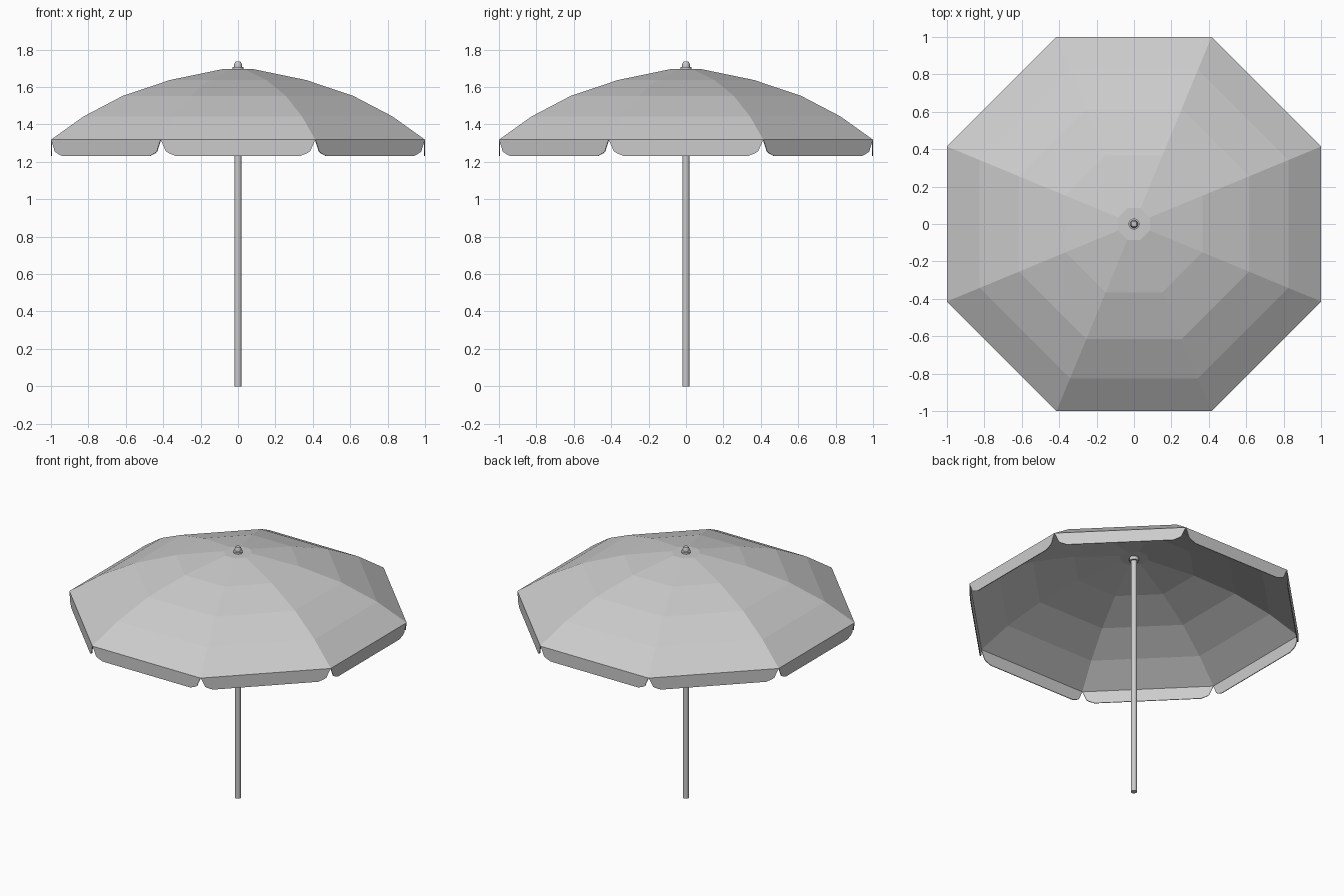
import bpy, bmesh
from math import pi, cos, sin
from mathutils import Matrix

cube = bpy.data.objects.get("Cube")
if cube:
    bpy.data.objects.remove(cube, do_unlink=True)


def material(name, value):
    mat = bpy.data.materials.new(name)
    mat.use_nodes = True
    mat.diffuse_color = (value, value, value, 1)
    mat.node_tree.nodes["Principled BSDF"].inputs["Base Color"].default_value = mat.diffuse_color
    return mat


fabric = material("grey fabric", 0.6)
metal = material("grey metal", 0.6)


def finish(name, bm, mat):
    bmesh.ops.recalc_face_normals(bm, faces=bm.faces)
    mesh = bpy.data.meshes.new(name)
    bm.to_mesh(mesh)
    bm.free()
    mesh.materials.append(mat)
    obj = bpy.data.objects.new(name, mesh)
    bpy.context.collection.objects.link(obj)
    return obj


def lathe(name, profile, sides, mat, closed=True):
    """Stack polygon rings given as (corner radius, height)."""
    bm = bmesh.new()
    rings = []
    for r, z in profile:
        angles = [2 * pi * (i + 0.5) / sides for i in range(sides)]
        rings.append([bm.verts.new((r * cos(a), r * sin(a), z)) for a in angles])
    for low, high in zip(rings, rings[1:]):
        for i in range(sides):
            j = (i + 1) % sides
            bm.faces.new((low[i], low[j], high[j], high[i]))
    bm.faces.new(rings[-1])
    if closed:
        bm.faces.new(rings[0][::-1])
    return finish(name, bm, mat)


def thicken(obj, amount):
    mod = obj.modifiers.new("thickness", "SOLIDIFY")
    mod.thickness = amount
    mod.offset = -1


# Eight-panel canopy, sized by the distance to each flat side
corner = 1 / cos(pi / 8)
dome = [(1, 1.318), (0.825, 1.443), (0.615, 1.553), (0.365, 1.637), (0.085, 1.695)]
canopy = lathe("canopy", [(r * corner, z) for r, z in dome], 8, fabric, closed=False)
thicken(canopy, 0.004)

# Hanging flap with clipped corners on each side of the canopy
half_flap = [(0.414, 1.318), (0.405, 1.30), (0.386, 1.256), (0.37, 1.246), (0.335, 1.232)]
outline = half_flap + [(-x, z) for x, z in reversed(half_flap)]
for k in range(8):
    bm = bmesh.new()
    bm.faces.new([bm.verts.new((x, -1, z)) for x, z in reversed(outline)])
    bmesh.ops.rotate(bm, verts=bm.verts, matrix=Matrix.Rotation(k * pi / 4, 3, "Z"))
    bm.normal_update()
    face = bm.faces[:][0]
    if face.normal.dot(face.calc_center_median()) < 0:
        face.normal_flip()
    mesh = bpy.data.meshes.new("flap")
    bm.to_mesh(mesh)
    bm.free()
    mesh.materials.append(fabric)
    flap = bpy.data.objects.new(f"flap_{k + 1}", mesh)
    bpy.context.collection.objects.link(flap)
    thicken(flap, 0.005)

# Pole, tip and the collar under the canopy
pole = lathe("pole", [(0.019, 0), (0.019, 1.70)], 12, metal)
tip = lathe("tip", [(0.03, 1.69), (0.03, 1.706), (0.021, 1.708), (0.021, 1.722),
                    (0.015, 1.735)], 12, metal)
collar = lathe("collar", [(0.03, 1.668), (0.03, 1.692)], 12, metal)
for obj in (pole, tip, collar):
    bpy.context.view_layer.objects.active = obj
    bpy.ops.object.select_all(action="DESELECT")
    obj.select_set(True)
    bpy.ops.object.shade_smooth_by_angle(angle=pi / 5)
